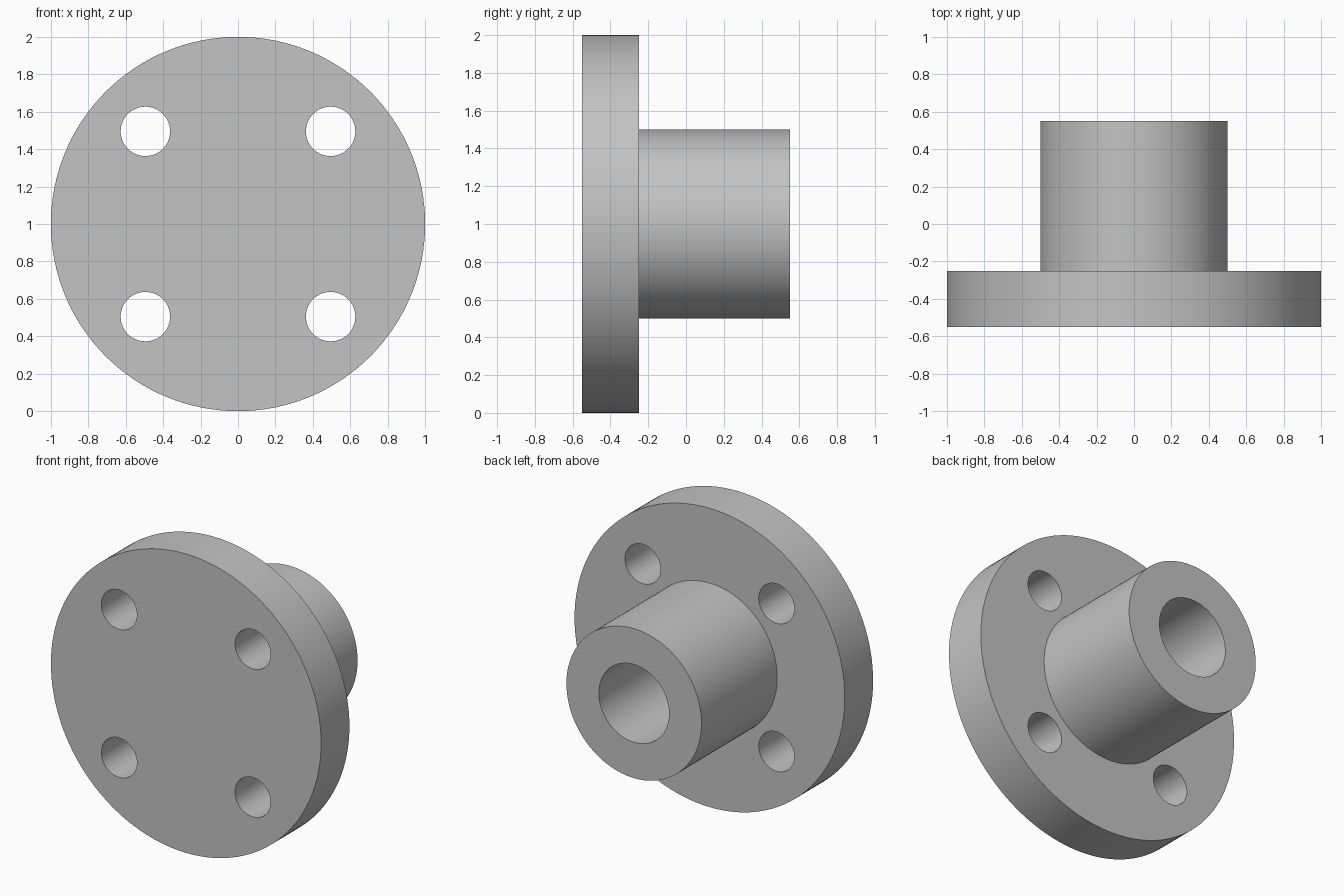
import bpy
import bmesh
import math
from mathutils import Matrix, Vector

cube = bpy.data.objects.get("Cube")
if cube:
    bpy.data.objects.remove(cube, do_unlink=True)

SEGMENTS = 128
CENTRE = Vector((0, 0, 1))
FRONT, STEP, BACK = -0.55, -0.25, 0.55
FLANGE_R, HUB_R, BORE_R = 1.0, 0.5, 0.26
BOLT_CIRCLE_R, BOLT_R = 0.7, 0.132

# Single bare-metal grey
metal = bpy.data.materials.new("plain grey metal")
metal.use_nodes = True
grey = (0.55, 0.55, 0.55, 1)
metal.diffuse_color = grey
metal.node_tree.nodes["Principled BSDF"].inputs["Base Color"].default_value = grey


def add_object(name, bm):
    bmesh.ops.recalc_face_normals(bm, faces=bm.faces)
    mesh = bpy.data.meshes.new(name)
    bm.to_mesh(mesh)
    bm.free()
    mesh.materials.append(metal)
    obj = bpy.data.objects.new(name, mesh)
    bpy.context.collection.objects.link(obj)
    return obj


def lathe(name, profile):
    """Turn (radius, y) points around the y axis; close both ends with flat caps."""
    bm = bmesh.new()
    rings = []
    for radius, y in profile:
        ring = []
        for i in range(SEGMENTS):
            a = math.tau * i / SEGMENTS
            offset = Vector((radius * math.cos(a), y, radius * math.sin(a)))
            ring.append(bm.verts.new(CENTRE + offset))
        rings.append(ring)
    for r0, r1 in zip(rings, rings[1:]):
        for i in range(SEGMENTS):
            j = (i + 1) % SEGMENTS
            bm.faces.new((r0[i], r0[j], r1[j], r1[i]))
    bm.faces.new(rings[0])
    bm.faces.new(rings[-1])
    return add_object(name, bm)


# Flange disc with a hub behind it and a blind bore in the hub
body = lathe("flanged_hub", [
    (FLANGE_R, FRONT), (FLANGE_R, STEP),
    (HUB_R, STEP), (HUB_R, BACK),
    (BORE_R, BACK), (BORE_R, STEP),
])

# Four bolt holes on a circle, through the flange
bm = bmesh.new()
for k in range(4):
    a = math.radians(45 + 90 * k)
    spot = CENTRE + BOLT_CIRCLE_R * Vector((math.cos(a), 0, math.sin(a)))
    spot.y = (FRONT + STEP) / 2
    bmesh.ops.create_cone(
        bm, cap_ends=True, segments=64, radius1=BOLT_R, radius2=BOLT_R, depth=0.5,
        matrix=Matrix.Translation(spot) @ Matrix.Rotation(math.pi / 2, 4, "X"))
cutter = add_object("bolt_hole_cutter", bm)
cutter.hide_render = True

bpy.ops.object.select_all(action="DESELECT")
bpy.context.view_layer.objects.active = body
body.select_set(True)
cut = body.modifiers.new("bolt_holes", "BOOLEAN")
cut.operation = "DIFFERENCE"
cut.solver = "EXACT"
cut.object = cutter
bpy.ops.object.modifier_apply(modifier=cut.name)
bpy.data.objects.remove(cutter, do_unlink=True)

# Smooth round walls, crisp rims
bpy.ops.object.shade_smooth_by_angle(angle=math.radians(30))
